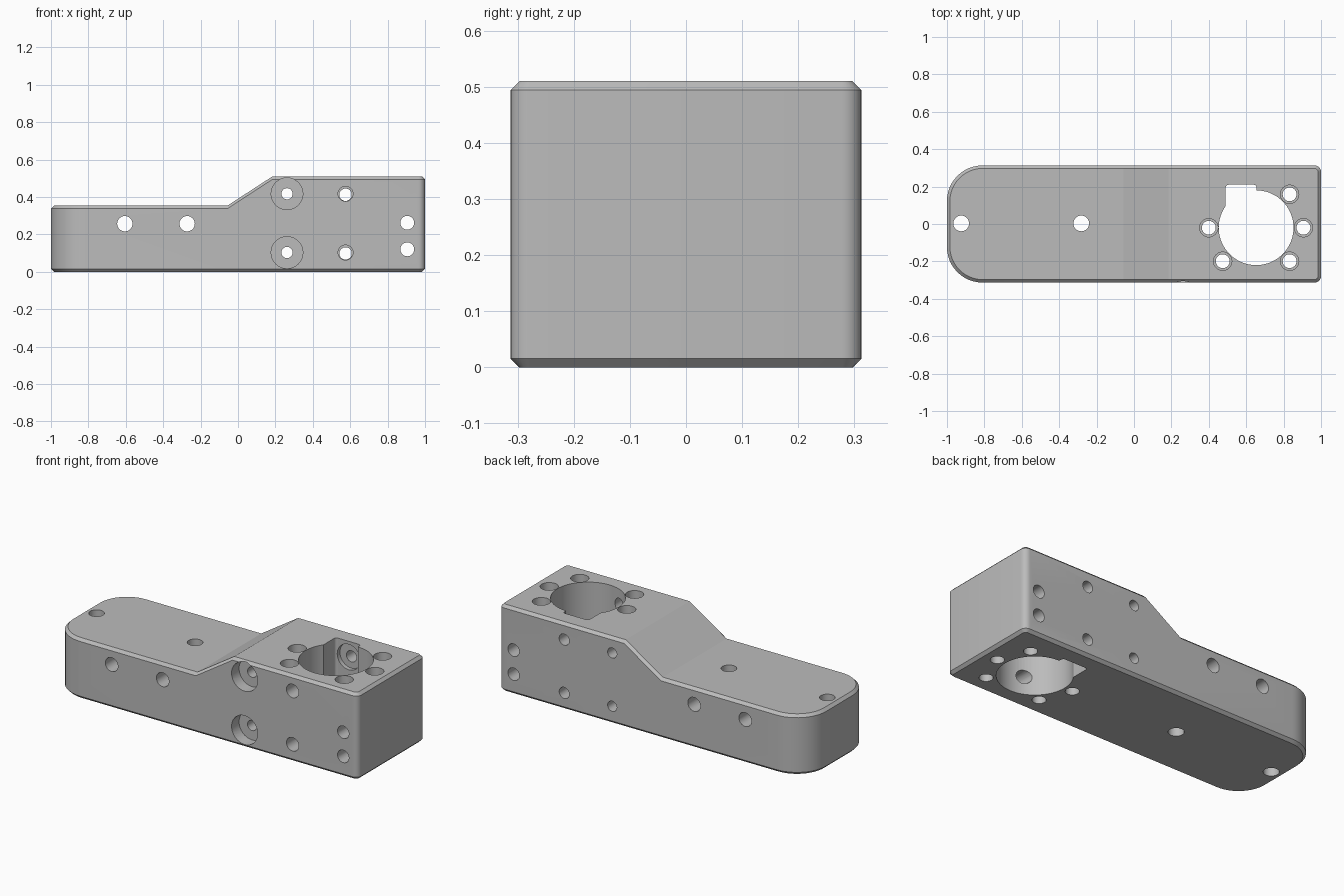
import bpy, bmesh, math
from mathutils import Matrix, Vector

if "Cube" in bpy.data.objects:
    bpy.data.objects.remove(bpy.data.objects["Cube"], do_unlink=True)

HALF_Y, LOW, HIGH, BEVEL = 0.313, 0.354, 0.51, 0.016
RAMP_A, RAMP_B = -0.056, 0.184

metal = bpy.data.materials.new("grey metal")
grey = (0.5, 0.5, 0.5, 1)
metal.use_nodes = True
metal.diffuse_color = grey
metal.node_tree.nodes["Principled BSDF"].inputs["Base Color"].default_value = grey


def make_object(name, bm):
    bmesh.ops.recalc_face_normals(bm, faces=bm.faces[:])
    mesh = bpy.data.meshes.new(name)
    bm.to_mesh(mesh)
    bm.free()
    mesh.materials.append(metal)
    obj = bpy.data.objects.new(name, mesh)
    bpy.context.collection.objects.link(obj)
    return obj


def arc(cx, cy, r, start, end, steps=12):
    angles = [math.radians(start + (end - start) * i / steps) for i in range(steps + 1)]
    return [(cx + r * math.cos(a), cy + r * math.sin(a)) for a in angles]


def outline(inset):
    """Plan shape: large corners on one end, small ones on the other."""
    small, large, y = 0.035, 0.19, HALF_Y - inset
    xs, ys, xl, yl = 1 - small, HALF_Y - small, large - 1, HALF_Y - large
    rs, rl = small - inset, large - inset
    return (arc(xs, -ys, rs, -90, 0, 6) + arc(xs, ys, rs, 0, 90, 6)
            + [(RAMP_B, y), (RAMP_A, y)]
            + arc(xl, yl, rl, 90, 180) + arc(xl, -yl, rl, 180, 270)
            + [(RAMP_A, -y), (RAMP_B, -y)])


def top_z(x):
    t = min(1, max(0, (x - RAMP_A) / (RAMP_B - RAMP_A)))
    return LOW + (HIGH - LOW) * t


# Block body with chamfered top and bottom rims
bm = bmesh.new()
full, inner = outline(0), outline(BEVEL)
rings = [[bm.verts.new((x, y, 0)) for x, y in inner],
         [bm.verts.new((x, y, BEVEL)) for x, y in full],
         [bm.verts.new((x, y, top_z(x) - BEVEL)) for x, y in full],
         [bm.verts.new((x, y, top_z(x))) for x, y in inner]]
n = len(full)
for lower, upper in zip(rings, rings[1:]):
    for i in range(n):
        j = (i + 1) % n
        bm.faces.new((lower[i], lower[j], upper[j], upper[i]))
bm.faces.new(rings[0][::-1])
top = rings[3]
tol = 1e-4
bm.faces.new([v for v in top if v.co.x > RAMP_B - tol])
bm.faces.new([v for v in top if RAMP_A - tol < v.co.x < RAMP_B + tol])
bm.faces.new([v for v in top if v.co.x < RAMP_A + tol])
body = make_object("mounting_block", bm)


def cut(cutter):
    mod = body.modifiers.new("cut", 'BOOLEAN')
    mod.operation, mod.solver, mod.object = 'DIFFERENCE', 'EXACT', cutter
    bpy.ops.object.select_all(action='DESELECT')
    bpy.context.view_layer.objects.active = body
    body.select_set(True)
    bpy.ops.object.modifier_apply(modifier=mod.name)
    bpy.data.objects.remove(cutter, do_unlink=True)


def drill(start, end, r, segments=32):
    a, b = Vector(start), Vector(end)
    turn = (b - a).to_track_quat('Z', 'Y').to_matrix().to_4x4()
    bm = bmesh.new()
    bmesh.ops.create_cone(bm, cap_ends=True, segments=segments, radius1=r, radius2=r,
                          depth=(b - a).length,
                          matrix=Matrix.Translation((a + b) / 2) @ turn)
    cut(make_object("drill_cutter", bm))


def drill_z(x, y, r, low=-0.1, segments=32):
    drill((x, y, low), (x, y, 0.7), r, segments)


def drill_y(x, z, r, front=-0.5, back=0.5):
    drill((x, front, z), (x, back, z), r)


# Large bore with its side notch
BORE_X, BORE_Y = 0.653, -0.02
drill_z(BORE_X, BORE_Y, 0.2, segments=72)
bm = bmesh.new()
notch = ([(0.49, 0), (0.655, 0)] + arc(0.64, 0.195, 0.015, 0, 90, 5)
         + arc(0.505, 0.195, 0.015, 90, 180, 5))
face = bm.faces.new([bm.verts.new((x, y, -0.1)) for x, y in notch])
sweep = bmesh.ops.extrude_face_region(bm, geom=[face])
bmesh.ops.translate(bm, vec=(0, 0, 0.8),
                    verts=[e for e in sweep["geom"] if isinstance(e, bmesh.types.BMVert)])
cut(make_object("notch_cutter", bm))

# Counterbored screw circle around the bore
for angle in (0, 45, 180, 225, 315):
    a = math.radians(angle)
    x, y = BORE_X + 0.253 * math.cos(a), BORE_Y + 0.253 * math.sin(a)
    drill_z(x, y, 0.037)
    drill_z(x, y, 0.049, low=HIGH - 0.1)

# Plain vertical holes in the low arm
for x in (-0.924, -0.282):
    drill_z(x, 0.003, 0.042)

# Plain cross holes
for x in (-0.605, -0.272):
    drill_y(x, 0.257, 0.041)
for z in (0.262, 0.12):
    drill_y(0.905, z, 0.037)

# Counterbored cross holes, and stepped holes that open into the notch
for z in (0.417, 0.103):
    drill_y(0.262, z, 0.03)
    drill_y(0.262, z, 0.085, back=-HALF_Y + 0.07)
    drill_y(0.575, z - 0.005, 0.033)
    drill_y(0.575, z, 0.04, back=0)
    drill_y(0.575, z, 0.075, front=0.1, back=0.235)

bpy.ops.object.select_all(action='DESELECT')
body.select_set(True)
bpy.context.view_layer.objects.active = body
bpy.ops.object.shade_smooth_by_angle(angle=math.radians(28))
